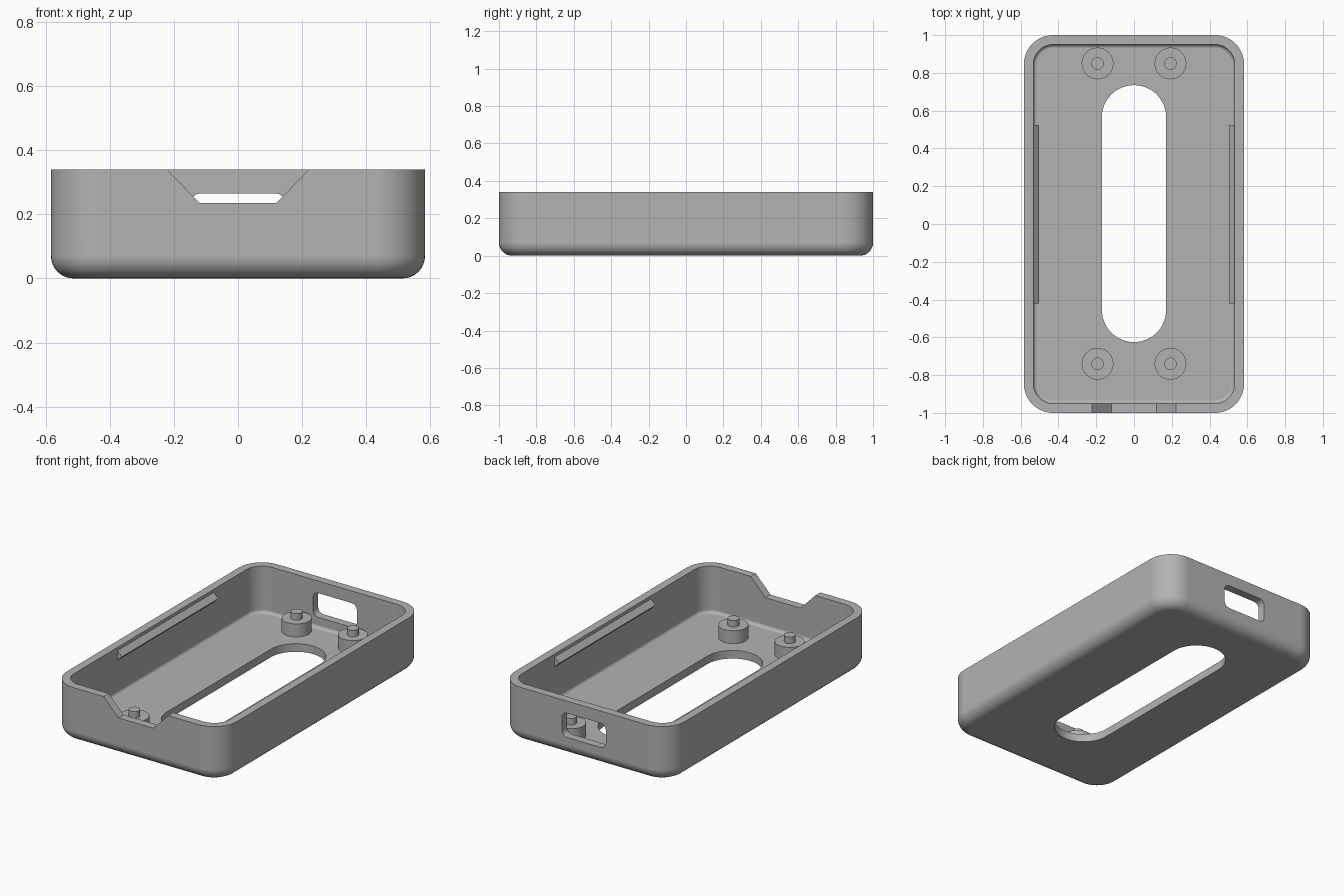
import bpy, bmesh, math

cube = bpy.data.objects.get("Cube")
if cube:
    bpy.data.objects.remove(cube)

# Overall sizes
HX, HY, TOP = 0.583, 1.0, 0.34
WALL, CORNER, FILLET = 0.05, 0.155, 0.07
FRONT = -HY + WALL / 2

grey = bpy.data.materials.new("plain grey")
grey.use_nodes = True
colour = (0.45, 0.45, 0.45, 1)
grey.diffuse_color = colour
grey.node_tree.nodes["Principled BSDF"].inputs["Base Color"].default_value = colour


def rounded_rect(hx, hy, r, steps=12):
    """Counter-clockwise outline of a rectangle with round corners."""
    pts = []
    for q, (sx, sy) in enumerate([(1, 1), (-1, 1), (-1, -1), (1, -1)]):
        for i in range(steps + 1):
            a = math.pi / 2 * (q + i / steps)
            pts.append((sx * (hx - r) + r * math.cos(a), sy * (hy - r) + r * math.sin(a)))
    return pts


def loft(name, rings):
    """Closed solid through matching rings of 3D points."""
    bm = bmesh.new()
    loops = [[bm.verts.new(p) for p in ring] for ring in rings]
    n = len(loops[0])
    for a, b in zip(loops, loops[1:]):
        for i in range(n):
            j = (i + 1) % n
            bm.faces.new((a[i], a[j], b[j], b[i]))
    bm.faces.new(loops[0][::-1])
    bm.faces.new(loops[-1])
    bmesh.ops.remove_doubles(bm, verts=bm.verts, dist=1e-5)
    bmesh.ops.recalc_face_normals(bm, faces=bm.faces)
    mesh = bpy.data.meshes.new(name)
    bm.to_mesh(mesh)
    bm.free()
    mesh.materials.append(grey)
    obj = bpy.data.objects.new(name, mesh)
    bpy.context.collection.objects.link(obj)
    return obj


def basin(name, inset, z0, z1, fillet, steps=8):
    """Rounded block with a filleted lower edge."""
    rings = []
    for i in range(steps + 1):
        a = math.pi / 2 * i / steps
        d = inset + fillet * (1 - math.sin(a))
        z = z0 + fillet * (1 - math.cos(a))
        rings.append([(x, y, z) for x, y in rounded_rect(HX - d, HY - d, CORNER - d)])
    rings.append([(x, y, z1) for x, y in rounded_rect(HX - inset, HY - inset, CORNER - inset)])
    return loft(name, rings)


def prism(name, outline, start, end, place):
    """Extrude a 2D outline; place(u, v, t) maps it into space."""
    return loft(name, [[place(u, v, t) for u, v in outline] for t in (start, end)])


def smooth(obj):
    bpy.ops.object.select_all(action="DESELECT")
    obj.select_set(True)
    bpy.context.view_layer.objects.active = obj
    bpy.ops.object.shade_smooth_by_angle(angle=math.radians(30))
    normals = obj.modifiers.new("even_shading", "WEIGHTED_NORMAL")
    normals.weight = 100
    normals.keep_sharp = True


# Tray shell and the shapes cut out of it
shell = basin("tray_shell", 0, 0, TOP, FILLET)
cutters = [
    basin("cavity_cutter", WALL, WALL, TOP + 0.1, FILLET - WALL, 5),
    prism("floor_slot_cutter", rounded_rect(0.17, 0.68, 0.1699, 20), -0.1, 0.1,
          lambda u, v, t: (u, v + 0.055, t)),
    prism("back_port_cutter", rounded_rect(0.15, 0.075, 0.035, 8), HY - 0.1, HY + 0.1,
          lambda u, v, t: (u, t, v + 0.19)),
    prism("front_notch_cutter", [(-0.12, 0.235), (0.12, 0.235), (0.265, 0.385), (-0.265, 0.385)],
          FRONT - 0.1, FRONT + 0.1, lambda u, v, t: (u, t, v)),
]
for cutter in cutters:
    cut = shell.modifiers.new(cutter.name, "BOOLEAN")
    cut.operation = "DIFFERENCE"
    cut.solver = "EXACT"
    cut.object = cutter
bpy.context.view_layer.update()
result = bpy.data.meshes.new_from_object(
    shell.evaluated_get(bpy.context.evaluated_depsgraph_get()))
shell.modifiers.clear()
shell.data = result
for cutter in cutters:
    bpy.data.objects.remove(cutter)
smooth(shell)


def circle(r, n=40):
    return [(r * math.cos(math.tau * i / n), r * math.sin(math.tau * i / n)) for i in range(n)]


# Round standoffs with locating pegs
for end, y in (("back", 0.85), ("front", -0.74)):
    for side, x in (("left", 0.193), ("right", -0.193)):
        for part, r, z0, z1 in (("standoff", 0.084, 0.04, 0.13), ("peg", 0.033, 0.12, 0.17)):
            smooth(prism(f"{end}_{side}_{part}", circle(r), z0, z1,
                         lambda u, v, t: (x + u, y + v, t)))

# Triangular snap ridges along the inner side walls
for side, s in (("left", 1), ("right", -1)):
    prism(f"{side}_snap_ridge", [(0.54, 0.327), (0.502, 0.29), (0.54, 0.253)], -0.42, 0.525,
          lambda u, v, t: (s * u, t, v))
